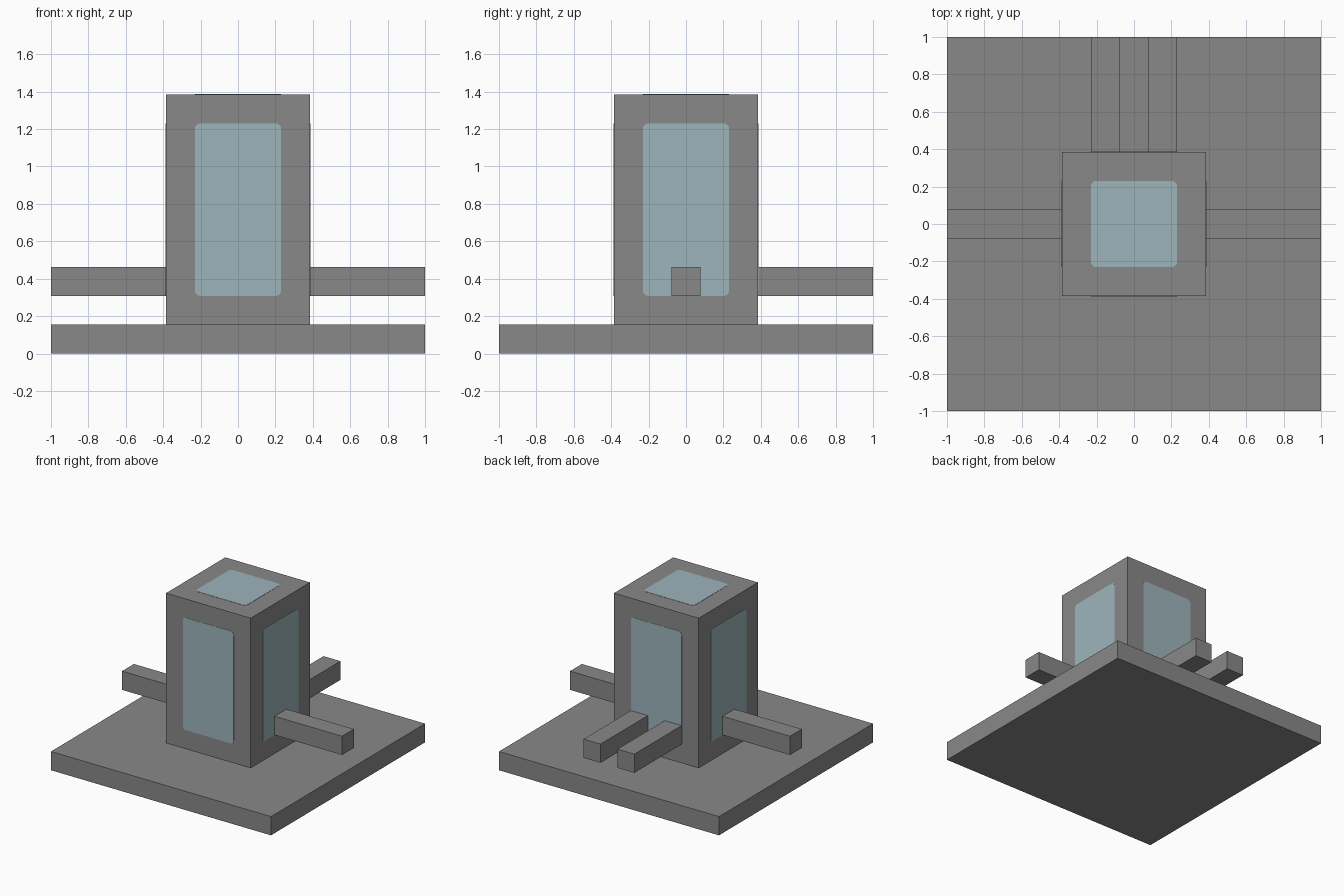
import bpy, bmesh
from math import pi
from mathutils import Matrix, Vector

old = bpy.data.objects.get("Cube")
if old:
    bpy.data.objects.remove(old, do_unlink=True)

U = 2 / 13          # building unit: the base is 13 units wide
PLATE = 0.004       # window thickness


def material(name, rgb):
    m = bpy.data.materials.new(name)
    m.use_nodes = True
    m.diffuse_color = (*rgb, 1)
    m.node_tree.nodes["Principled BSDF"].inputs["Base Color"].default_value = (*rgb, 1)
    return m


grey = material("stone_grey", (0.25, 0.25, 0.25))
glass = material("pale_blue_glass", (0.34, 0.46, 0.5))


def add_object(name, bm, mat):
    mesh = bpy.data.meshes.new(name)
    bm.to_mesh(mesh)
    bm.free()
    mesh.materials.append(mat)
    obj = bpy.data.objects.new(name, mesh)
    bpy.context.collection.objects.link(obj)
    return obj


def box(name, low, high):
    """Grey box between two corners given in building units."""
    low, high = Vector(low) * U, Vector(high) * U
    bm = bmesh.new()
    bmesh.ops.create_cube(bm, size=1, matrix=Matrix.Translation((low + high) / 2)
                          @ Matrix.Diagonal((*(high - low), 1)))
    return add_object(name, bm, grey)


def window(name, width, height, place):
    """Thin plate with rounded corners, facing local +z, moved by a matrix."""
    bm = bmesh.new()
    bmesh.ops.create_cube(bm, size=1, matrix=Matrix.Diagonal((width * U, height * U, PLATE, 1)))
    corners = [e for e in bm.edges
               if abs(e.verts[0].co.z - e.verts[1].co.z) > PLATE / 2]
    bmesh.ops.bevel(bm, geom=corners, offset=0.03, segments=4, profile=0.5, affect='EDGES')
    bm.transform(place)
    return add_object(name, bm, glass)


# Base slab and tower
box("base", (-6.5, -6.5, 0), (6.5, 6.5, 1))
box("tower", (-2.5, -2.5, 1), (2.5, 2.5, 9))

# Side arms and the pair of back arms
for side, s in (("left", 1), ("right", -1)):
    xs = sorted((2.5 * s, 6.5 * s))
    box(side + "_arm", (xs[0], -0.5, 2), (xs[1], 0.5, 3))
    xs = sorted((0.5 * s, 1.5 * s))
    box(side + "_back_arm", (xs[0], 2.5, 2), (xs[1], 6.5, 3))

# Windows on the four walls and the roof
for i, side in enumerate(("front", "left", "back", "right")):
    place = (Matrix.Rotation(i * pi / 2, 4, 'Z')
             @ Matrix.Translation((0, -2.5 * U, 5 * U))
             @ Matrix.Rotation(pi / 2, 4, 'X'))
    window(side + "_window", 3, 6, place)
window("roof_window", 3, 3, Matrix.Translation((0, 0, 9 * U)))
